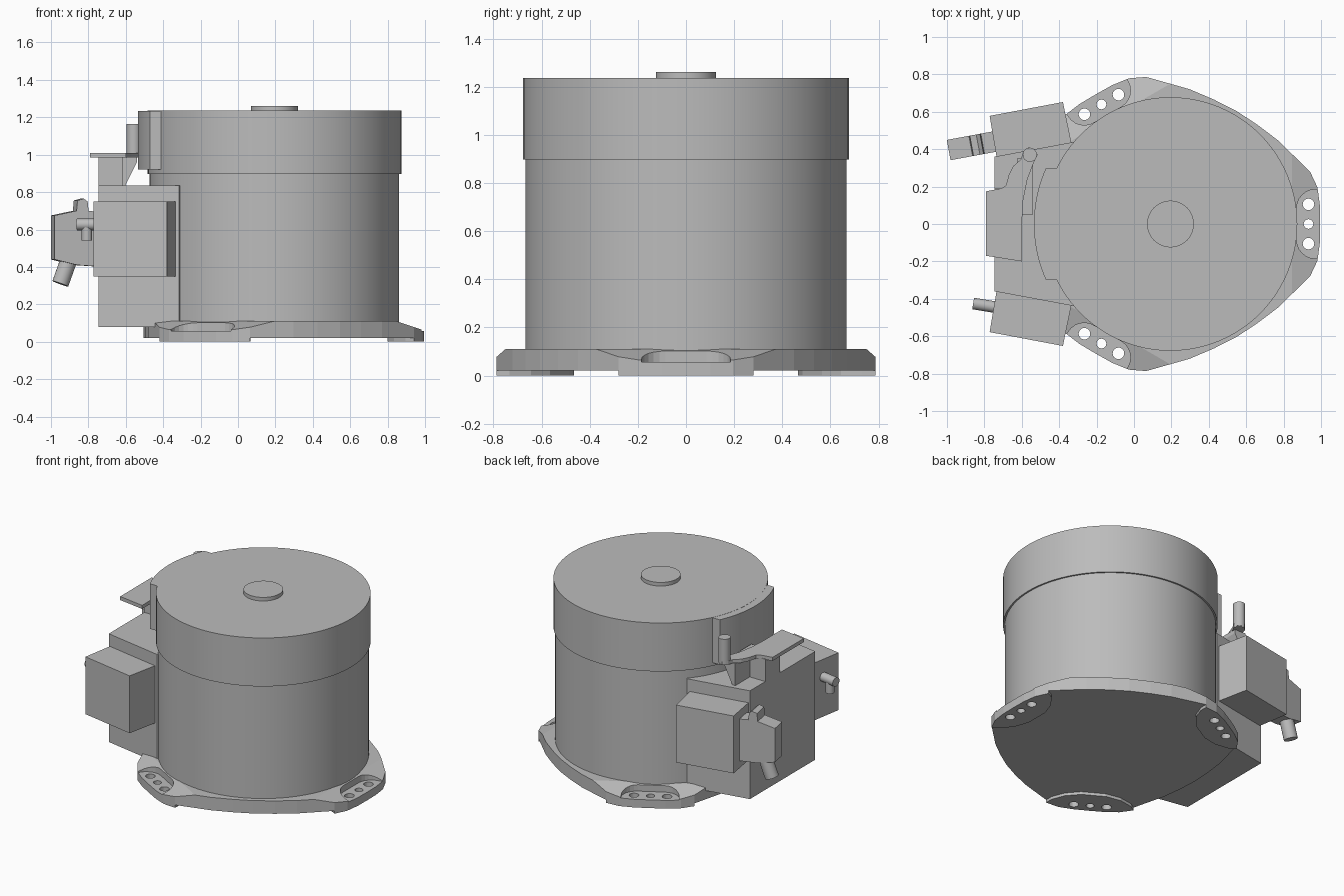
import bpy, bmesh
from math import radians, cos, sin, pi, sqrt
from mathutils import Matrix, Vector

if "Cube" in bpy.data.objects:
    bpy.data.objects.remove(bpy.data.objects["Cube"])

grey = bpy.data.materials.new("plain grey")
grey.use_nodes = True
grey.diffuse_color = (0.5, 0.5, 0.5, 1)
grey.node_tree.nodes["Principled BSDF"].inputs["Base Color"].default_value = (0.5, 0.5, 0.5, 1)

CENTRE = Matrix.Translation((0.195, 0, 0))
LOBES = [CENTRE @ Matrix.Rotation(radians(a), 4, 'Z') for a in (0, 120, 240)]


def prism(bm, pts, z0, z1, mat=Matrix()):
    """Extrude a flat outline between two heights."""
    low = [bm.verts.new(mat @ Vector((x, y, z0))) for x, y in pts]
    high = [bm.verts.new(mat @ Vector((x, y, z1))) for x, y in pts]
    bm.faces.new(low[::-1])
    bm.faces.new(high)
    for i in range(len(pts)):
        j = (i + 1) % len(pts)
        bm.faces.new((low[i], low[j], high[j], high[i]))


def circle(r, n, x=0, y=0):
    return [(x + r * cos(2 * pi * i / n), y + r * sin(2 * pi * i / n)) for i in range(n)]


def finish(name, bm, smooth=False):
    bmesh.ops.recalc_face_normals(bm, faces=bm.faces)
    mesh = bpy.data.meshes.new(name)
    bm.to_mesh(mesh)
    bm.free()
    mesh.materials.append(grey)
    ob = bpy.data.objects.new(name, mesh)
    bpy.context.collection.objects.link(ob)
    bpy.ops.object.select_all(action='DESELECT')
    ob.select_set(True)
    bpy.context.view_layer.objects.active = ob
    if smooth:
        bpy.ops.object.shade_smooth_by_angle(angle=radians(30))
    return ob


def part(name, pts, z0, z1, mat=Matrix(), smooth=False):
    bm = bmesh.new()
    prism(bm, pts, z0, z1, mat)
    return finish(name, bm, smooth)


def rod(name, a, b, r):
    """Round bar between two points."""
    a, b = Vector(a), Vector(b)
    mat = Matrix.Translation(a) @ (b - a).to_track_quat('Z', 'Y').to_matrix().to_4x4()
    return part(name, circle(r, 24), 0, (b - a).length, mat, True)


def cut(ob, cutter):
    bpy.context.view_layer.objects.active = ob
    mod = ob.modifiers.new("cut", 'BOOLEAN')
    mod.operation, mod.solver, mod.object = 'DIFFERENCE', 'EXACT', cutter
    bpy.ops.object.modifier_apply(modifier=mod.name)


# Drum, lid and centre cap
part("drum_body", circle(0.667, 96), 0.1, 0.9, CENTRE, True)
part("drum_lid", circle(0.678, 96), 0.897, 1.235, CENTRE, True)
part("lid_cap", circle(0.125, 48), 1.23, 1.26, CENTRE, True)

# Curved shield on the lid's side
arc = [(-sqrt(0.73 ** 2 - y * y), y) for y in [0.3 - 0.03 * i for i in range(21)]]
part("lid_shield", arc + [(-0.58, -0.3), (-0.58, 0.3)], 0.92, 1.234, CENTRE, True)

# Three-lobed flange with sloping lobe tops
half = [(0, .80), (7.2, .805), (14, .81), (20.6, .797), (38, .728), (49, .705), (60, .70)]
third = half + [(120 - a, r) for a, r in half[-2:0:-1]]
outline = [(r * cos(radians(a + k)), r * sin(radians(a + k)))
           for k in (0, 120, 240) for a, r in third]
bm = bmesh.new()
prism(bm, outline, 0.02, 0.11, CENTRE)
for m in LOBES:
    res = bmesh.ops.bisect_plane(bm, geom=bm.verts[:] + bm.edges[:] + bm.faces[:],
                                 plane_co=m @ Vector((0.65, 0, 0.11)),
                                 plane_no=m.to_3x3() @ Vector((1, 0, 3)), clear_outer=True)
    rim = [e for e in bm.edges if e.is_boundary]
    bmesh.ops.holes_fill(bm, edges=rim, sides=0)
flange = finish("base_flange", bm)

# Foot pads under the lobes
tip = [(r * cos(radians(a)), r * sin(radians(a))) for a, r in half[:4]]
side = tip[1:] + [(0.70, 0.255), (0.64, 0.18), (0.605, 0.08)]
pad = tip[:1] + side + [(x, -y) for x, y in side[::-1]]
bm = bmesh.new()
for m in LOBES:
    prism(bm, pad, 0, 0.02, m)
pads = finish("foot_pads", bm)

# Rounded pockets and bolt holes
corner = [(0.775 - 0.1 * sin(t), 0.085 + 0.1 * cos(t)) for t in [pi / 12 * i for i in range(7)]]
upper = [(0.9, 0.185)] + corner
bm = bmesh.new()
for m in LOBES:
    prism(bm, upper + [(x, -y) for x, y in upper[::-1]], 0.057, 0.3, m)
pockets = finish("pocket_cutter", bm)
bm = bmesh.new()
for m in LOBES:
    for y, r in ((-0.105, 0.031), (0, 0.026), (0.105, 0.031)):
        prism(bm, circle(r, 20, 0.738, y), -0.1, 0.3, m)
holes = finish("hole_cutter", bm)
cut(flange, pockets)
cut(flange, holes)
cut(pads, holes)
for cutter in (pockets, holes):
    bpy.data.objects.remove(cutter)

# Housing and the angled boxes on both its sides
part("housing", [(-.745, -.36), (-.315, -.44), (-.2, -.3), (-.2, .3), (-.315, .44), (-.745, .36)],
     0.08, 0.835)
for s, name in ((1, "left_angled_box"), (-1, "right_angled_box")):
    part(name, [(-.735, .36 * s), (-.335, .435 * s), (-.38, .652 * s), (-.772, .578 * s)],
         0.35, 0.75)

# Plug with latch and cable stub
turn = (Matrix.Translation((-0.75, 0.44, 0)) @ Matrix.Rotation(radians(10.5), 4, 'Z')
        @ Matrix.Rotation(radians(90), 4, 'X'))
part("plug", [(.03, .40), (.03, .69), (-.06, .70), (-.065, .75), (-.085, .765), (-.12, .755),
              (-.125, .70), (-.245, .675), (-.245, .44), (-.12, .41)], -0.055, 0.055, turn)
rod("plug_cable", (-0.90, 0.42, 0.45), (-0.95, 0.41, 0.31), 0.045)

# Small pipe elbow on the other box
rod("pipe_stub", (-0.74, -0.445, 0.627), (-0.86, -0.425, 0.627), 0.031)
rod("pipe_drop", (-0.808, -0.433, 0.627), (-0.808, -0.433, 0.54), 0.028)

# Bracket: plate, block, gusset and post
plate = [(-.79, .175), (-.79, -.17), (-.6, -.2), (-.6, 0), (-.592, .13), (-.57, .24), (-.535, .33),
         (-.515, .37), (-.535, .4), (-.565, .41), (-.592, .385), (-.605, .345), (-.645, .31),
         (-.67, .26), (-.685, .205), (-.71, .19)]
part("bracket_plate", plate, 0.985, 1.01)
part("bracket_block", [(-.745, .03), (-.615, .03), (-.615, .19), (-.745, .19)], 0.83, 0.99)
upright = Matrix.Rotation(radians(90), 4, 'X')
part("bracket_gusset", [(-.625, .83), (-.605, .83), (-.54, .96), (-.54, .988), (-.625, .988)],
     -0.35, -0.05, upright)
rod("bracket_post", (-0.557, 0.37, 0.99), (-0.557, 0.37, 1.165), 0.038)
